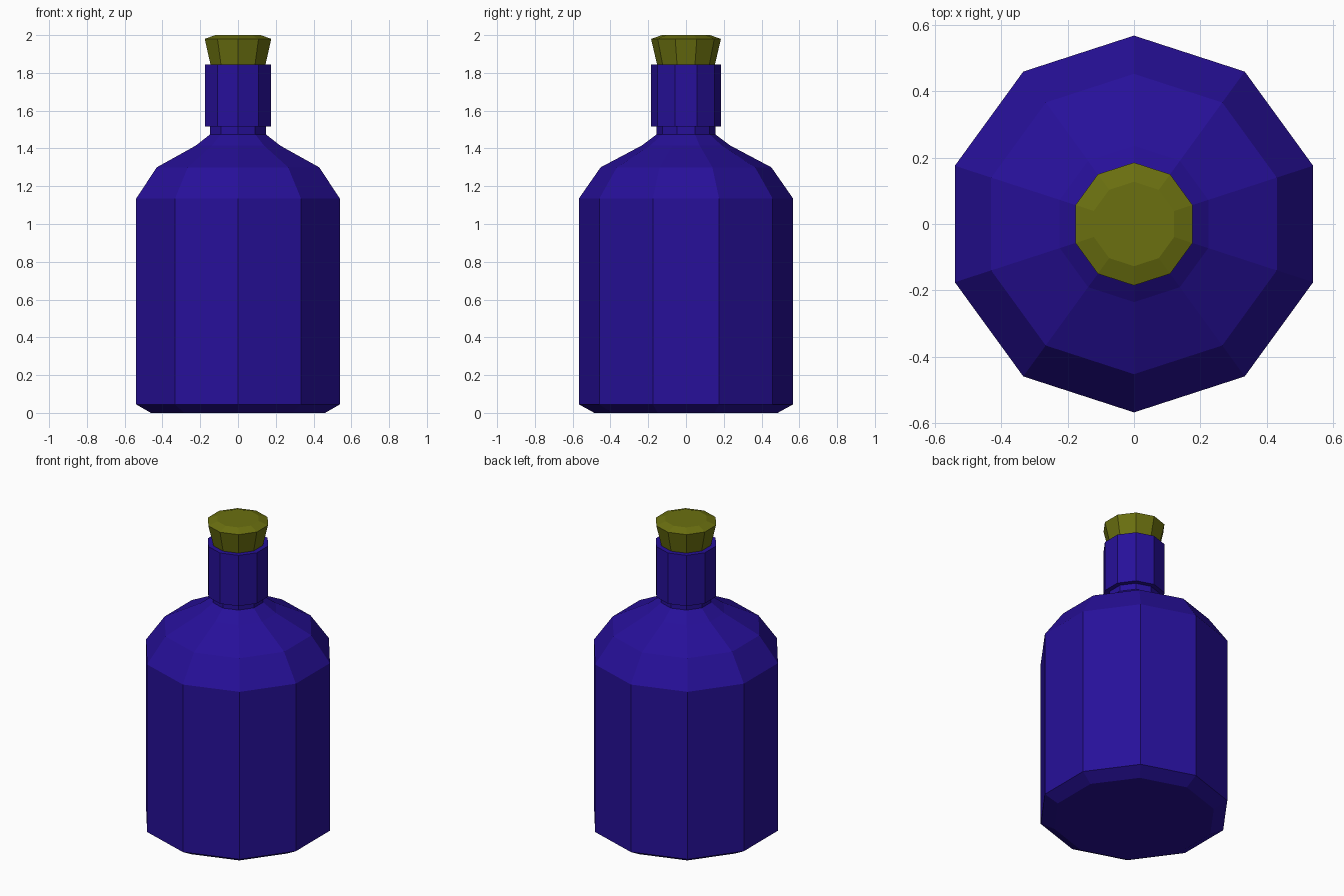
import bpy, bmesh, math

if "Cube" in bpy.data.objects:
    bpy.data.objects.remove(bpy.data.objects["Cube"])

SIDES = 10


def material(name, rgb):
    m = bpy.data.materials.new(name)
    m.diffuse_color = (*rgb, 1)
    m.use_nodes = True
    m.node_tree.nodes["Principled BSDF"].inputs["Base Color"].default_value = m.diffuse_color
    return m


def lathe(name, profile, mat):
    """Closed ten-sided solid from (radius, height) rings, with a corner facing +y."""
    bm = bmesh.new()
    rings = []
    for r, z in profile:
        angles = [math.pi / 2 + math.tau * i / SIDES for i in range(SIDES)]
        rings.append([bm.verts.new((r * math.cos(a), r * math.sin(a), z)) for a in angles])
    for low, high in zip(rings, rings[1:]):
        for i in range(SIDES):
            j = (i + 1) % SIDES
            bm.faces.new((low[i], low[j], high[j], high[i]))
    bm.faces.new(rings[0][::-1])
    bm.faces.new(rings[-1])
    mesh = bpy.data.meshes.new(name)
    bm.to_mesh(mesh)
    bm.free()
    mesh.materials.append(mat)
    obj = bpy.data.objects.new(name, mesh)
    bpy.context.collection.objects.link(obj)
    return obj


glass = material("deep blue glass", (0.020, 0.005, 0.32))
cork = material("olive cork", (0.145, 0.160, 0.005))

# Bottle: chamfered foot, straight body, sloped shoulder, narrow throat, wide neck collar
lathe("bottle", [
    (0.485, 0.0), (0.567, 0.045), (0.567, 1.135), (0.452, 1.30),
    (0.235, 1.415), (0.155, 1.475), (0.155, 1.515),
    (0.185, 1.515), (0.185, 1.845), (0.145, 1.845),
], glass)

# Stopper: tapered plug with a bevelled top
lathe("stopper", [
    (0.151, 1.835), (0.185, 1.98), (0.127, 2.0),
], cork)
